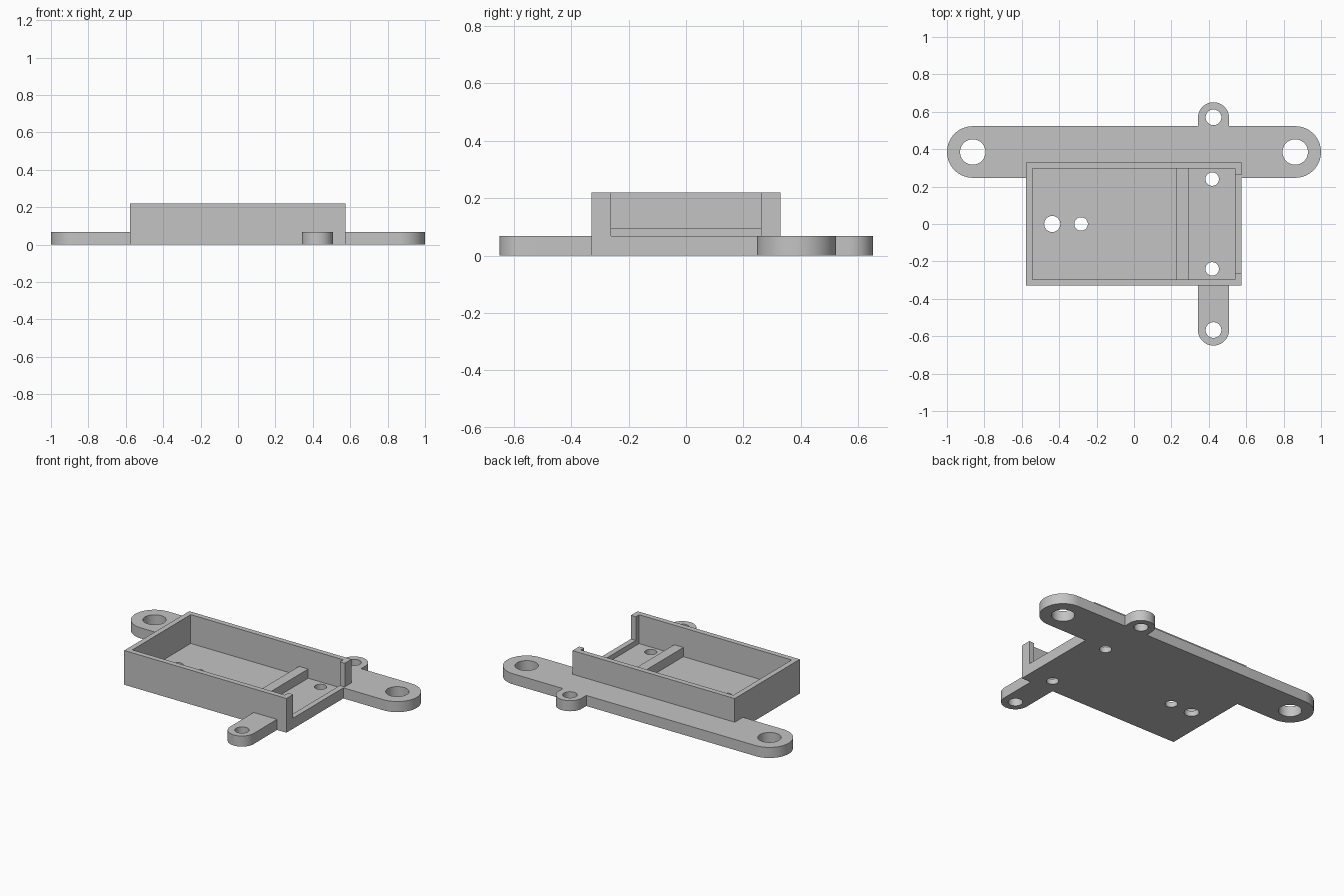
import bpy, bmesh
from math import sin, cos, pi

cube = bpy.data.objects.get("Cube")
if cube:
    bpy.data.objects.remove(cube, do_unlink=True)

grey = bpy.data.materials.new("light grey")
grey.use_nodes = True
grey.diffuse_color = (0.55, 0.55, 0.55, 1)
grey.node_tree.nodes["Principled BSDF"].inputs["Base Color"].default_value = (0.55, 0.55, 0.55, 1)

FLOOR = 0.035   # thickness of the tray floor
PLATE = 0.068   # thickness of bar and tabs, height of the end sill
TOP = 0.22      # top of the walls
TAB_X = 0.425
BAR_Y = 0.385


def prism(name, outline, z0, z1):
    """Extrude a counter-clockwise outline from z0 to z1."""
    bm = bmesh.new()
    low = [bm.verts.new((x, y, z0)) for x, y in outline]
    high = [bm.verts.new((x, y, z1)) for x, y in outline]
    bm.faces.new(low[::-1])
    bm.faces.new(high)
    n = len(low)
    for i in range(n):
        j = (i + 1) % n
        bm.faces.new((low[i], low[j], high[j], high[i]))
    mesh = bpy.data.meshes.new(name)
    bm.to_mesh(mesh)
    bm.free()
    mesh.materials.append(grey)
    ob = bpy.data.objects.new(name, mesh)
    bpy.context.collection.objects.link(ob)
    return ob


def rect(x0, x1, y0, y1):
    return [(x0, y0), (x1, y0), (x1, y1), (x0, y1)]


def arc(cx, cy, r, start, sweep, steps):
    angles = [start + sweep * i / steps for i in range(steps + 1)]
    return [(cx + r * cos(a), cy + r * sin(a)) for a in angles]


def circle(cx, cy, r):
    return arc(cx, cy, r, 0, 2 * pi, 48)[:-1]


def combine(target, other, operation):
    """Apply a boolean to the target and remove the other solid."""
    other.hide_render = True
    mod = target.modifiers.new(operation, 'BOOLEAN')
    mod.operation = operation
    mod.solver = 'EXACT'
    mod.object = other
    bpy.context.view_layer.update()
    deps = bpy.context.evaluated_depsgraph_get()
    mesh = bpy.data.meshes.new_from_object(target.evaluated_get(deps))
    target.modifiers.clear()
    target.data = mesh
    bpy.data.objects.remove(other, do_unlink=True)


# Tray body
tray = prism("mounting_tray", rect(-0.577, 0.575, -0.33, 0.33), 0, TOP)

# Long mounting bar with round ends
bar = arc(0.862, BAR_Y, 0.138, -pi / 2, pi, 32) + arc(-0.862, BAR_Y, 0.138, pi / 2, pi, 32)
combine(tray, prism("mounting_bar", bar, 0, PLATE), 'UNION')

# Round-ended tabs at the front and back
back = arc(TAB_X, 0.568, 0.083, 0, pi, 32) + [(TAB_X - 0.083, 0.31), (TAB_X + 0.083, 0.31)]
front = arc(TAB_X, -0.567, 0.083, pi, pi, 32) + [(TAB_X + 0.083, -0.31), (TAB_X - 0.083, -0.31)]
combine(tray, prism("back_tab", back, 0, PLATE), 'UNION')
combine(tray, prism("front_tab", front, 0, PLATE), 'UNION')

# Hollow interior, then the end opening above a low sill
combine(tray, prism("cavity_cutter", rect(-0.543, 0.54, -0.296, 0.296), FLOOR, 0.4), 'DIFFERENCE')
combine(tray, prism("opening_cutter", rect(0.5, 0.7, -0.262, 0.262), PLATE, 0.4), 'DIFFERENCE')

# Screw holes in bar, tabs and floor
holes = [(-0.862, BAR_Y, 0.068), (0.862, BAR_Y, 0.068),
         (TAB_X, 0.57, 0.042), (TAB_X, -0.567, 0.042),
         (-0.437, 0, 0.043), (-0.283, 0, 0.036),
         (0.418, 0.24, 0.036), (0.418, -0.24, 0.036)]
for x, y, r in holes:
    combine(tray, prism("hole_cutter", circle(x, y, r), -0.1, 0.15), 'DIFFERENCE')

# Low rib across the floor
rib = prism("cross_rib", rect(0.226, 0.291, -0.3, 0.3), FLOOR - 0.01, 0.094)

# Smooth the round edges, keep the corners sharp
bpy.ops.object.select_all(action='DESELECT')
for ob in (tray, rib):
    ob.select_set(True)
bpy.context.view_layer.objects.active = tray
bpy.ops.object.shade_smooth_by_angle(angle=pi / 6)
